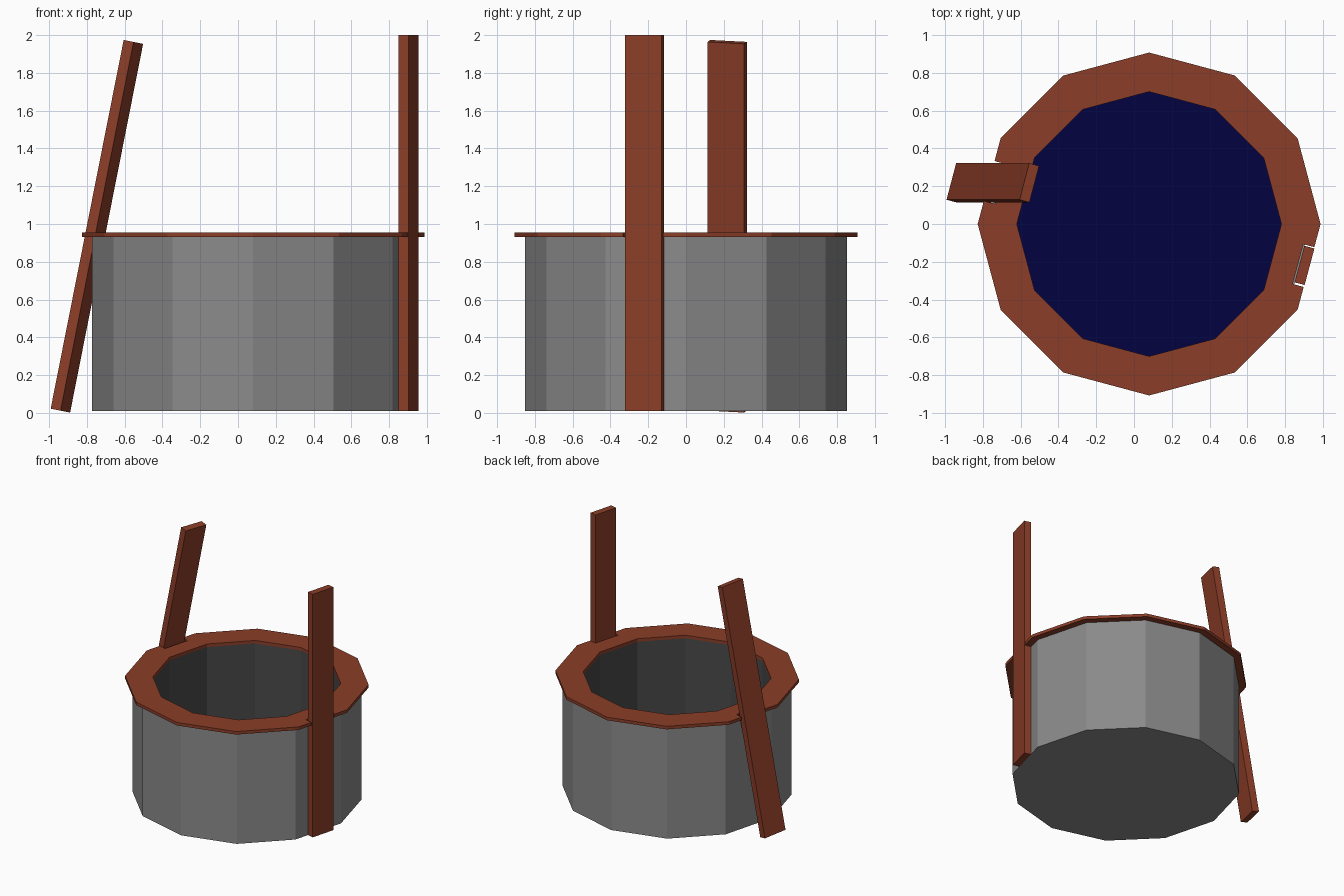
import bpy, bmesh
from math import sin, cos, radians
from mathutils import Matrix, Vector

if "Cube" in bpy.data.objects:
    bpy.data.objects.remove(bpy.data.objects["Cube"])

CX, N = 0.08, 12          # well axis and side count
WATER = 0.2


def material(name, rgb):
    m = bpy.data.materials.new(name)
    m.diffuse_color = (*rgb, 1)
    m.use_nodes = True
    m.node_tree.nodes["Principled BSDF"].inputs["Base Color"].default_value = m.diffuse_color
    return m


wood = material("wood", (0.26, 0.047, 0.021))
navy = material("water", (0.0005, 0.0005, 0.05))
stone = material("stone", (0.255, 0.255, 0.255))
wet_stone = material("dark_stone", (0.065, 0.065, 0.065))


def finish(bm, name, *mats):
    bmesh.ops.recalc_face_normals(bm, faces=bm.faces)
    me = bpy.data.meshes.new(name)
    bm.to_mesh(me)
    bm.free()
    ob = bpy.data.objects.new(name, me)
    bpy.context.collection.objects.link(ob)
    for m in mats:
        me.materials.append(m)
    return ob


def ring(bm, r, z):
    return [bm.verts.new((CX + r * cos(radians(30 * i)), r * sin(radians(30 * i)), z)) for i in range(N)]


# Stone well: closed base, outer side, top ledge, darker inner side, water as the floor
bm = bmesh.new()
loops = [ring(bm, r, z) for r, z in ((0.853, 0.01), (0.853, 0.93), (0.70, 0.93), (0.70, WATER))]
for k, (a, b) in enumerate(zip(loops, loops[1:])):
    for i in range(N):
        j = (i + 1) % N
        bm.faces.new((a[i], a[j], b[j], b[i])).material_index = int(k == 2)
bm.faces.new(loops[0])
bm.faces.new(loops[-1]).material_index = 2
finish(bm, "stone_well", stone, wet_stone, navy)

# Wooden rim with a notch for each post
bm = bmesh.new()
outer, inner = ring(bm, 0.907, 0.93), ring(bm, 0.70, 0.93)
for i in range(N):
    j = (i + 1) % N
    notch = []
    if i in (5, 11):
        ang = radians(30 * i + 15)
        n, t = Vector((cos(ang), sin(ang), 0)), Vector((-sin(ang), cos(ang), 0))
        edge = 0.907 * cos(radians(15))
        for d, w in ((edge, -0.11), (0.816, -0.11), (0.816, 0.108), (edge, 0.108)):
            notch.append(bm.verts.new(Vector((CX, 0, 0.93)) + n * d + t * w))
    bm.faces.new([outer[i], *notch, outer[j], inner[j], inner[i]])
ext = bmesh.ops.extrude_face_region(bm, geom=bm.faces[:])
bmesh.ops.translate(bm, vec=(0, 0, 0.025), verts=[v for v in ext["geom"] if isinstance(v, bmesh.types.BMVert)])
finish(bm, "wooden_rim", wood)


# Posts: one upright, one leaning inward
def post(name, centre, turn, lean):
    bm = bmesh.new()
    m = (Matrix.Translation(centre) @ Matrix.Rotation(radians(lean), 4, 'Y')
         @ Matrix.Rotation(radians(turn), 4, 'Z') @ Matrix.Diagonal((0.055, 0.2, 1.99, 1)))
    bmesh.ops.create_cube(bm, size=1, matrix=m)
    finish(bm, name, wood)


post("upright_post", (0.902, -0.219, 1.005), -15, 0)
post("leaning_post", (-0.747, 0.218, 0.988), 165, 11.2)
